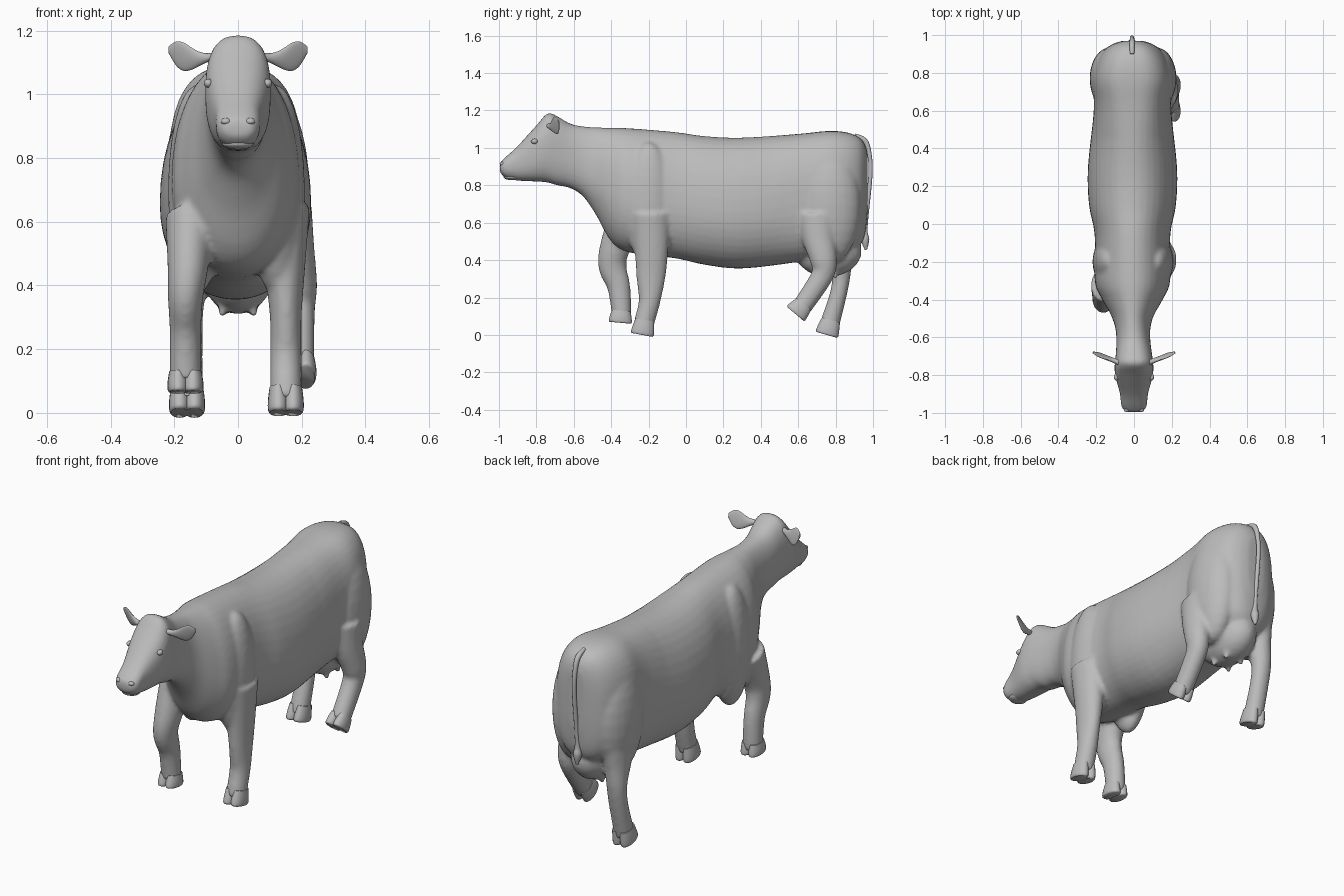
import bpy, bmesh
from math import sin, cos, pi, copysign
from mathutils import Vector, Matrix

cube = bpy.data.objects.get("Cube")
if cube:
    bpy.data.objects.remove(cube, do_unlink=True)

GREY = (0.5, 0.5, 0.5, 1)
hide = bpy.data.materials.new("plain grey")
hide.use_nodes = True
hide.diffuse_color = GREY
hide.node_tree.nodes["Principled BSDF"].inputs["Base Color"].default_value = GREY


def spline(rows, steps=4):
    """Catmull-Rom interpolation of every column in a table of rows."""
    rows = [Vector(row) for row in rows]
    last = len(rows) - 1
    result = []
    for i in range(last):
        before, start = rows[max(i - 1, 0)], rows[i]
        end, after = rows[i + 1], rows[min(i + 2, last)]
        leave, arrive = (end - before) / 2, (after - start) / 2
        for step in range(steps):
            t = step / steps
            blend = t * t * (3 - 2 * t)
            result.append(start.lerp(end, blend)
                          + leave * (t * (1 - t) ** 2) - arrive * (t * t * (1 - t)))
    return result + [rows[last]]


def skin(bm, rings):
    """Bridge equal rings of points and cap both ends."""
    loops = [[bm.verts.new(point) for point in ring] for ring in rings]
    for lower, upper in zip(loops, loops[1:]):
        for i in range(len(lower)):
            bm.faces.new((lower[i - 1], lower[i], upper[i], upper[i - 1]))
    bm.faces.new(loops[0])
    bm.faces.new(loops[-1])


def clamp(value):
    return min(max(value, 0), 1)


def trunk(bm, rows, sides=40):
    """Loft along y from rows of y, bottom, top and half width."""
    rings = []
    for y, bottom, top, width in spline(rows):
        # The head and the hips are squarer and widest higher up
        head, hips = clamp(-2.5 - 5 * y), clamp(3 * y - 1.3)
        head = clamp(-(y + 0.5) * 5)
        power = 2 / (2.1 + 0.4 * head + 0.6 * hips)
        middle = bottom + (top - bottom) * (0.43 + 0.12 * head + 0.07 * hips)
        shift = -0.008 * (1 - head)
        ring = []
        for i in range(sides):
            c, s = cos(2 * pi * i / sides), sin(2 * pi * i / sides)
            reach = top - middle if s > 0 else middle - bottom
            ring.append((shift + copysign(abs(c) ** power, c) * width, y,
                         middle + copysign(abs(s) ** power, s) * reach))
        rings.append(ring)
    skin(bm, rings)


def tube(bm, rows, side=(1, 0, 0), sides=20):
    """Loft along a path from rows of x, y, z, radius along side and radius across it."""
    rows = spline(rows)
    path = [row[:3] for row in rows]
    path = [Vector(point) for point in path]
    side = Vector(side).normalized()
    rings = []
    for i, row in enumerate(rows):
        along = path[min(i + 1, len(path) - 1)] - path[max(i - 1, 0)]
        across = along.cross(side).normalized()
        angles = [2 * pi * k / sides for k in range(sides)]
        rings.append([path[i] + side * row[3] * cos(a) + across * row[4] * sin(a) for a in angles])
    skin(bm, rings)


def ball(bm, centre, radii):
    place = Matrix.Translation(centre) @ Matrix.Diagonal((*radii, 1))
    bmesh.ops.create_uvsphere(bm, u_segments=24, v_segments=14, radius=1, matrix=place)


def finish(bm, name):
    bmesh.ops.recalc_face_normals(bm, faces=bm.faces)
    mesh = bpy.data.meshes.new(name)
    bm.to_mesh(mesh)
    bm.free()
    mesh.materials.append(hide)
    ob = bpy.data.objects.new(name, mesh)
    bpy.context.collection.objects.link(ob)
    bpy.ops.object.select_all(action="DESELECT")
    bpy.context.view_layer.objects.active = ob
    ob.select_set(True)
    bpy.ops.object.shade_smooth_by_angle(angle=0.8)
    return ob


def leg(bm, name, x_top, x_foot, rows, toe):
    """Leg from rows of y, z and fore-aft radius, with a cloven hoof down to the toe."""
    path = []
    for i, (y, z, radius) in enumerate(rows):
        x = x_top + (x_foot - x_top) * clamp(i / 2)
        path.append((x, y, z, 0.05 + 0.09 * max(0, z - 0.3), radius))
    ankle, tip = Vector(path[-1][:3]), Vector((x_foot, *toe))
    tube(bm, path + [(*ankle.lerp(tip, 0.5), 0.05, 0.052)])

    hoof = bmesh.new()
    for s in (-1, 1):
        claw = []
        for t, wide, long in ((0, 0.028, 0.05), (0.5, 0.033, 0.058), (0.88, 0.033, 0.062), (1, 0.028, 0.056)):
            point = ankle.lerp(tip, t)
            claw.append((point.x + s * 0.023, point.y, point.z, wide, long))
        tube(hoof, claw)
    finish(hoof, name + "_hoof")


# Head, neck and torso
body = bmesh.new()
trunk(body, [
    (-.995, .87, .92, .045), (-.965, .84, .95, .067), (-.9, .825, 1.01, .074),
    (-.8, .82, 1.12, .1), (-.74, .815, 1.185, .102), (-.69, .8, 1.17, .096),
    (-.62, .785, 1.13, .09), (-.55, .74, 1.115, .093), (-.48, .64, 1.11, .115),
    (-.4, .5, 1.108, .16), (-.3, .44, 1.105, .2), (-.06, .41, 1.085, .2),
    (.1, .375, 1.063, .23), (.3, .355, 1.055, .236), (.6, .39, 1.075, .205),
    (.75, .42, 1.09, .21), (.85, .44, 1.085, .19), (.92, .47, 1.06, .15),
    (.955, .53, 1.02, .1), (.97, .65, .97, .05)])

# Shoulder and haunch muscles, teats and udder
for s in (-1, 1):
    ball(body, (s * .125 - .005, -.2, .7), (.09, .13, .33))
    ball(body, (s * .125 - .005, .77, .69), (.105, .165, .31))
    for y in (.7, .8):
        ball(body, (s * .05, y, .325), (.014, .014, .03))
ball(body, (0, .76, .45), (.115, .18, .14))

# Two legs planted, two lifted in stride
leg(body, "front_left", .145, .15,
    [(-.19, .65, .11), (-.185, .42, .088), (-.188, .3, .077), (-.195, .18, .058), (-.22, .08, .055)], (-.235, 0))
leg(body, "front_right", -.15, -.165,
    [(-.32, .62, .1), (-.385, .45, .08), (-.392, .36, .075), (-.36, .26, .062), (-.346, .13, .054)], (-.352, .065))
leg(body, "hind_left", .15, .19,
    [(.71, .65, .12), (.71, .52, .09), (.735, .4, .072), (.73, .32, .06), (.63, .165, .054)], (.585, .112))
leg(body, "hind_right", -.14, -.16,
    [(.79, .6, .13), (.81, .45, .085), (.83, .33, .052), (.815, .22, .046), (.775, .08, .052)], (.752, 0))

# Fuse everything into one smooth hide
skinned = finish(body, "body")
fuse = skinned.modifiers.new("fuse", "REMESH")
fuse.mode = "VOXEL"
fuse.voxel_size = 0.011
fuse.use_smooth_shade = True
soften = skinned.modifiers.new("soften", "SMOOTH")
soften.factor = 0.5
soften.iterations = 6

# Ears, eyes and nostrils
for s, name in ((-1, "right"), (1, "left")):
    ear = bmesh.new()
    base, tip = Vector((s * .075, -.735, 1.12)), Vector((s * .217, -.68, 1.14))
    rows = []
    for i in range(7):
        t = i / 6
        point = base.lerp(tip, t)
        droop = 0.018 * sin(pi * t)
        rows.append((point.x, point.y, point.z - droop, .012 + .034 * sin(pi * t * t), .015 - .011 * t))
    tube(ear, rows, side=(0, -.25, .97))
    finish(ear, name + "_ear")
    eye = bmesh.new()
    ball(eye, (s * .093, -.81, 1.035), (.014, .018, .014))
    finish(eye, name + "_eye")
    nostril = bmesh.new()
    ball(nostril, (s * .038, -.982, .915), (.016, .014, .011))
    finish(nostril, name + "_nostril")

# Lower lip
lip = bmesh.new()
ball(lip, (0, -.93, .845), (.05, .045, .018))
finish(lip, "lower_lip")

# Tail with tuft
tail = bmesh.new()
hang = [(.9, 1.065, .012), (.955, 1.04, .014), (.98, .97, .012), (.986, .85, .011),
        (.958, .58, .013), (.958, .51, .022), (.962, .455, .006)]
tube(tail, [(-.01, y, z, radius, radius) for y, z, radius in hang], sides=12)
finish(tail, "tail")
